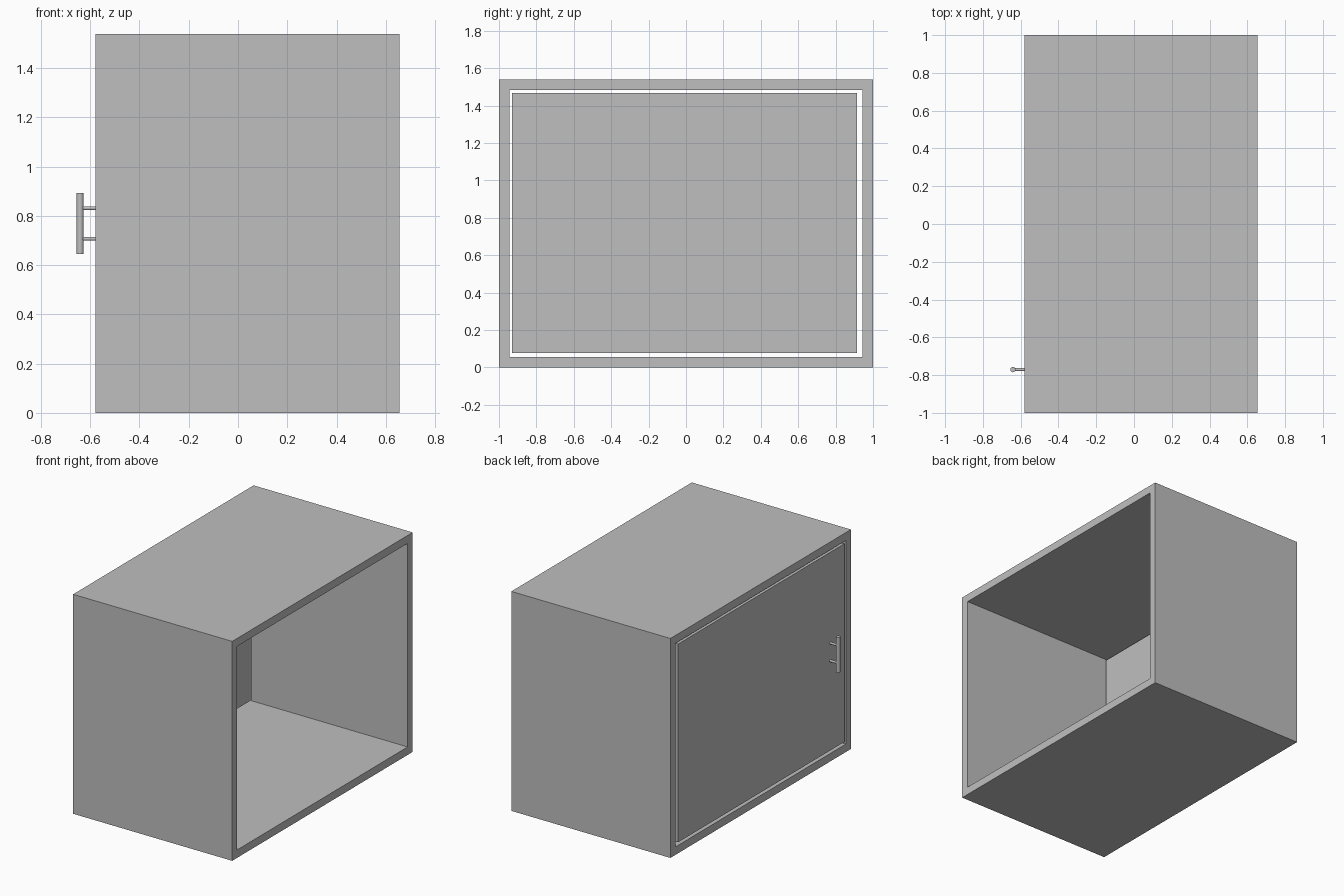
import bpy, bmesh
from mathutils import Matrix, Vector

cube = bpy.data.objects.get("Cube")
if cube:
    bpy.data.objects.remove(cube, do_unlink=True)

grey = bpy.data.materials.new("light grey")
grey.use_nodes = True
GREY = (0.52, 0.52, 0.52, 1)
grey.diffuse_color = GREY
grey.node_tree.nodes["Principled BSDF"].inputs["Base Color"].default_value = GREY


def finish(bm, name, smooth=False):
    bmesh.ops.recalc_face_normals(bm, faces=bm.faces)
    mesh = bpy.data.meshes.new(name)
    bm.to_mesh(mesh)
    bm.free()
    mesh.materials.append(grey)
    obj = bpy.data.objects.new(name, mesh)
    bpy.context.collection.objects.link(obj)
    if smooth:
        bpy.ops.object.select_all(action="DESELECT")
        obj.select_set(True)
        bpy.context.view_layer.objects.active = obj
        bpy.ops.object.shade_smooth_by_angle()
    return obj


def box(name, low, high):
    low, high = Vector(low), Vector(high)
    bm = bmesh.new()
    bmesh.ops.create_cube(bm, size=1, matrix=Matrix.Translation((low + high) / 2)
                          @ Matrix.Diagonal((*(high - low), 1)))
    return finish(bm, name)


def rod(name, start, end, radius):
    start, end = Vector(start), Vector(end)
    axis = end - start
    bm = bmesh.new()
    bmesh.ops.create_cone(
        bm, cap_ends=True, segments=32, radius1=radius, radius2=radius, depth=axis.length,
        matrix=Matrix.Translation((start + end) / 2) @ axis.to_track_quat("Z", "Y").to_matrix().to_4x4())
    return finish(bm, name, smooth=True)


BACK, OPEN = -0.579, 0.655   # door side and open side
HEIGHT, WALL = 1.539, 0.056

# Cabinet shell: a rectangular ring extruded between the two open sides
bm = bmesh.new()
rings = []
for inset in (0, WALL):
    y = 1 - inset
    rings.append([bm.verts.new((BACK, py, pz)) for py, pz in (
        (-y, inset), (y, inset), (y, HEIGHT - inset), (-y, HEIGHT - inset))])
outer, inner = rings
for i in range(4):
    j = (i + 1) % 4
    bm.faces.new((outer[i], outer[j], inner[j], inner[i]))
ring = bmesh.ops.extrude_face_region(bm, geom=bm.faces[:], use_keep_orig=True)
bmesh.ops.translate(bm, vec=(OPEN - BACK, 0, 0),
                    verts=[v for v in ring["geom"] if isinstance(v, bmesh.types.BMVert)])
finish(bm, "cabinet_shell")

# Door panel, flush with the shell and with a narrow gap all round
box("door", (BACK, -0.929, 0.077), (-0.537, 0.914, 1.467))

# Bar handle on two posts
HX, HY = -0.641, -0.771
rod("handle_bar", (HX, HY, 0.645), (HX, HY, 0.893), 0.014)
for label, z in (("lower", 0.707), ("upper", 0.831)):
    rod(f"handle_post_{label}", (BACK, HY, z), (HX, HY, z), 0.008)
